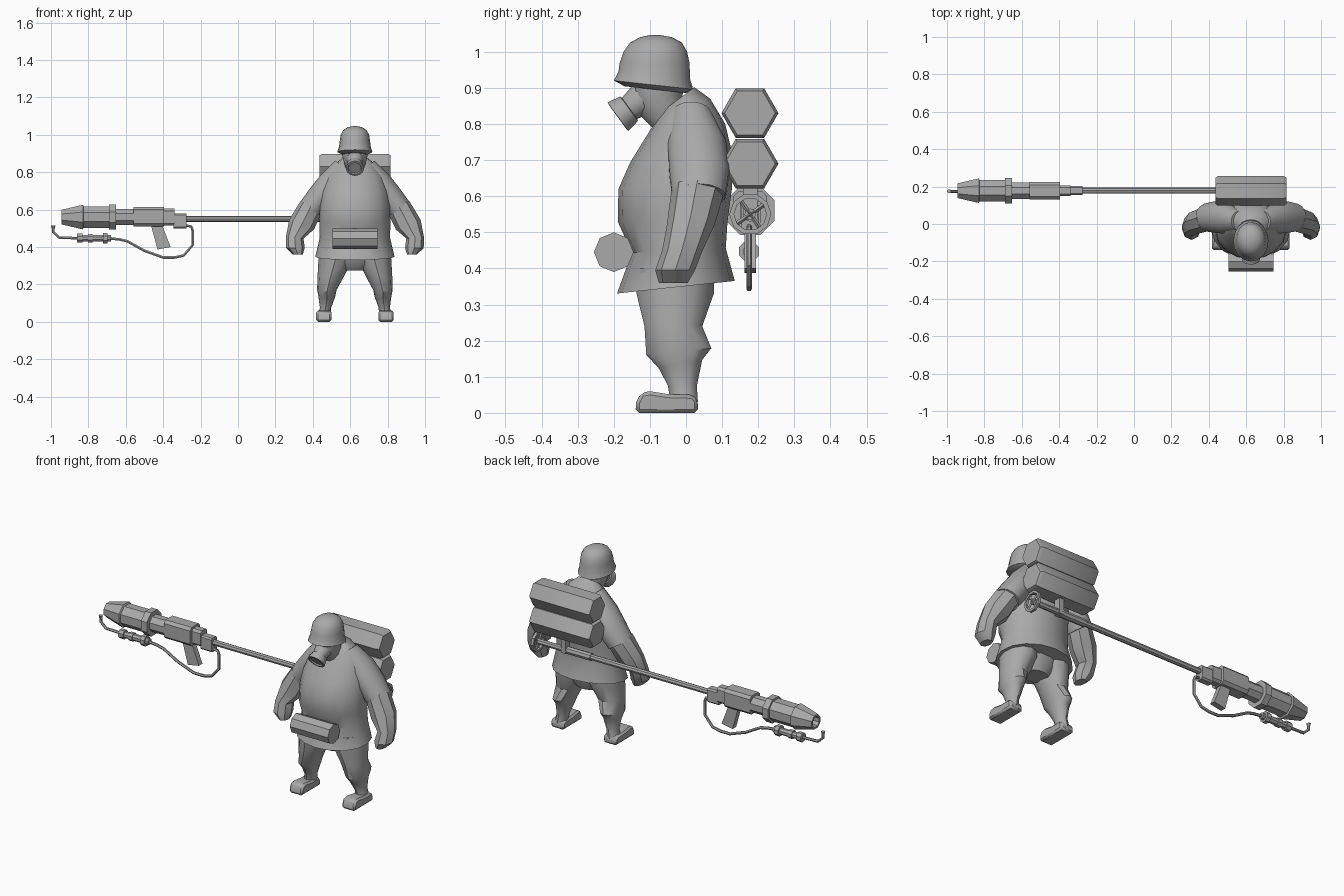
import bpy, bmesh, math
from mathutils import Vector

if "Cube" in bpy.data.objects:
    bpy.data.objects.remove(bpy.data.objects["Cube"])

CX = 0.625            # centre of the figure
GY, GZ = 0.178, 0.555  # axis of the weapon

grey = bpy.data.materials.new("plain_grey")
grey.diffuse_color = (0.4, 0.4, 0.4, 1)
grey.use_nodes = True
grey.node_tree.nodes["Principled BSDF"].inputs["Base Color"].default_value = grey.diffuse_color


def finish(name, bm):
    bmesh.ops.recalc_face_normals(bm, faces=bm.faces)
    me = bpy.data.meshes.new(name)
    bm.to_mesh(me)
    bm.free()
    me.materials.append(grey)
    ob = bpy.data.objects.new(name, me)
    bpy.context.collection.objects.link(ob)
    return ob


def skin(name, loops):
    """Bridge equal-length point loops and cap both ends."""
    bm = bmesh.new()
    rows = [[bm.verts.new(p) for p in loop] for loop in loops]
    n = len(rows[0])
    for a, b in zip(rows, rows[1:]):
        for i in range(n):
            j = (i + 1) % n
            bm.faces.new((a[i], a[j], b[j], b[i]))
    bm.faces.new(rows[0])
    bm.faces.new(rows[-1])
    return finish(name, bm)


def loft(name, rings, side=1, n=14):
    """Rings are (x offset, y, z, rx, ry, x slope, y slope)."""
    loops = []
    for ox, y, z, rx, ry, sx, sy in rings:
        loop = []
        for i in range(n):
            a = 2 * math.pi * i / n
            dx, dy = rx * math.cos(a), ry * math.sin(a)
            loop.append((CX + side * (ox + dx), y + dy, z + sx * dx + sy * dy))
        loops.append(loop)
    return skin(name, loops)


def lathe(name, start, axis, profile, n=8, turn=0.0):
    """Profile is (distance along axis, radius)."""
    p, d = Vector(start), Vector(axis).normalized()
    u = Vector((0, 1, 0)) if abs(d.x) > 0.9 else Vector((1, 0, 0))
    v = d.cross(u)
    return skin(name, [[p + d * t + r * (u * math.cos(2 * math.pi * i / n + turn)
                                         + v * math.sin(2 * math.pi * i / n + turn))
                        for i in range(n)] for t, r in profile])


def prism(name, pts, lo, hi, axis):
    """Extrude a side profile along x, or a front profile along y."""
    if axis == "x":
        return skin(name, [[(k, a, b) for a, b in pts] for k in (lo, hi)])
    return skin(name, [[(a, k, b) for a, b in pts] for k in (lo, hi)])


def block(name, x0, x1, y0, y1, z0, z1, c=0.0):
    """Block along x with chamfered long edges."""
    pts = [(y0 + c, z0), (y1 - c, z0), (y1, z0 + c), (y1, z1 - c),
           (y1 - c, z1), (y0 + c, z1), (y0, z1 - c), (y0, z0 + c)]
    if c == 0:
        pts = [(y0, z0), (y1, z0), (y1, z1), (y0, z1)]
    return prism(name, pts, x0, x1, "x")


# Coat with flared hem
loft("coat", [
    (0, -.028, .348, .212, .163, 0, .107), (0, -.020, .45, .188, .130, 0, .05),
    (0, -.037, .53, .190, .152, 0, 0), (0, -.030, .62, .187, .157, 0, 0),
    (0, -.012, .70, .178, .143, 0, .05), (0, .000, .785, .150, .108, 0, .15),
    (0, -.008, .84, .105, .075, 0, .4), (0, -.022, .868, .065, .045, 0, .75)], n=16)

# Trousers
loft("trouser_seat", [(0, -.03, .40, .14, .11, 0, 0), (0, -.03, .32, .13, .09, 0, 0),
                      (0, -.02, .275, .07, .06, 0, 0)])

for side, word in ((-1, "right"), (1, "left")):
    # Arms
    loft(word + "_sleeve", [
        (.06, .015, .83, .045, .055, -.7 * -1, 0), (.13, .03, .745, .055, .083, .7, 0),
        (.19, .037, .665, .058, .085, .65, 0), (.238, .035, .60, .058, .075, .6, 0)], side)
    loft(word + "_forearm", [
        (.235, .032, .612, .056, .072, .6, -.1), (.285, .013, .52, .066, .066, .4, 0),
        (.322, -.010, .45, .047, .056, .1, 0), (.318, -.030, .395, .050, .055, 0, 0),
        (.305, -.035, .36, .026, .040, 0, 0)], side, 8)
    # Legs
    loft(word + "_leg", [
        (.10, -.03, .40, .09, .11, 0, 0), (.105, -.03, .33, .09, .107, 0, 0),
        (.130, -.035, .24, .070, .080, 0, 0), (.150, -.02, .17, .052, .090, 0, .1),
        (.150, -.015, .135, .045, .060, 0, .2), (.157, -.010, .075, .030, .040, 0, 0),
        (.165, -.005, .03, .036, .038, 0, 0)], side, 12)
    # Boots
    x0, x1 = sorted((CX + side * .125, CX + side * .207))
    boot = prism(word + "_boot", [(-.14, 0), (.033, 0), (.033, .035), (.02, .05),
                                  (-.05, .052), (-.10, .06), (-.125, .055), (-.138, .03)],
                 x0, x1, "x")
    bev = boot.modifiers.new("soft_edges", "BEVEL")
    bev.width = .012
    bev.segments = 1

# Head and helmet
loft("head", [(0, -.07, .93, .068, .075, 0, 0), (0, -.08, .88, .066, .070, 0, 0),
              (0, -.065, .83, .052, .062, 0, .1), (0, -.04, .79, .04, .045, 0, .2)], n=12)
loft("helmet", [
    (0, -.085, .895, .070, .085, 0, -.11), (0, -.090, .908, .094, .110, 0, -.11),
    (0, -.088, .935, .085, .099, 0, -.1), (0, -.087, .968, .081, .097, 0, 0),
    (0, -.085, 1.0, .076, .088, 0, 0), (0, -.083, 1.025, .062, .072, 0, 0),
    (0, -.083, 1.04, .040, .045, 0, 0), (0, -.085, 1.046, .012, .014, 0, 0)], n=16)
# Breathing mask with canister
lathe("mask_canister", (CX, -.085, .895), (0, -.8, -.58),
      [(0, .05), (.05, .045), (.088, .036), (.09, .042), (.128, .049), (.129, .038), (.122, .034)], 12)

# Belt pouch and back tanks
lathe("belt_pouch", (.505, -.20, .445), (1, 0, 0), [(0, .055), (.24, .055)], 8)
for z, word in ((.83, "upper"), (.69, "lower")):
    lathe(word + "_tank", (.436, .177, z), (1, 0, 0),
          [(0, .070), (.012, .079), (.366, .079), (.38, .070)], 6)

# Rod, hanger and valve wheel under the tanks
lathe("rod", (-.30, GY, .55), (1, 0, 0), [(0, .016), (1.11, .016)], 8)
lathe("rod_sleeve", (.47, GY, .55), (1, 0, 0), [(0, .021), (.16, .021)], 8)
block("tank_hanger", .62, .65, GY - .02, GY + .02, .535, .63)
ring = [(.0, .058), (.015, .058), (.015, .045), (.0, .045), (.0, .058)]
wheel = lathe("valve_wheel", (.80, GY, .55), (1, 0, 0), ring, 10)
bm = bmesh.new()
bm.from_mesh(wheel.data)
bmesh.ops.delete(bm, geom=[f for f in bm.faces if len(f.verts) > 4], context="FACES_ONLY")
bmesh.ops.remove_doubles(bm, verts=bm.verts, dist=1e-4)
bmesh.ops.recalc_face_normals(bm, faces=bm.faces)
bm.to_mesh(wheel.data)
bm.free()
for i in range(4):
    a = math.radians(35 + 90 * i)
    lathe("wheel_spoke", (.807, GY, .55), (0, math.cos(a), math.sin(a)),
          [(0, .006), (.05, .006)], 4)

# Weapon barrel and nozzle
T = math.pi / 8
lathe("nozzle", (-.945, GY, .56), (1, 0, 0),
      [(.03, .022), (0, .030), (0, .042), (.115, .071), (.12, .062), (.26, .062)], 8, T)
lathe("collar", (-.69, GY, .56), (1, 0, 0), [(0, .073), (.037, .073)], 8, T)
lathe("barrel", (-.66, GY, .56), (1, 0, 0), [(0, .047), (.12, .047)], 8, T)
block("receiver", -.56, -.395, .132, .224, .51, .615, .015)
block("receiver_rear", -.40, -.34, .149, .207, .515, .605, .012)
block("stock", -.345, -.275, .154, .202, .50, .58, .008)
prism("grip", [(-.465, .515), (-.405, .515), (-.36, .40), (-.43, .387)], GY - .016, GY + .016, "y")

# Fuel hose along the underside
cu = bpy.data.curves.new("hose_path", "CURVE")
cu.dimensions = "3D"
cu.bevel_depth = .008
cu.bevel_resolution = 1
cu.use_fill_caps = True
for path in ([(-.28, .515), (-.25, .51), (-.243, .49), (-.243, .41), (-.29, .355), (-.34, .344),
              (-.40, .344), (-.50, .38), (-.59, .43), (-.63, .44), (-.69, .447)],
             [(-.85, .447), (-.955, .45), (-.988, .48), (-.988, .51)]):
    sp = cu.splines.new("POLY")
    sp.points.add(len(path) - 1)
    for pt, (x, z) in zip(sp.points, path):
        pt.co = (x, GY - .003, z, 1)
tmp = bpy.data.objects.new("hose_path", cu)
bpy.context.collection.objects.link(tmp)
bpy.context.view_layer.update()
me = bpy.data.meshes.new_from_object(tmp.evaluated_get(bpy.context.evaluated_depsgraph_get()))
bpy.data.objects.remove(tmp)
me.materials.clear()
me.materials.append(grey)
bpy.context.collection.objects.link(bpy.data.objects.new("hose", me))
lathe("igniter_tip", (-.988, GY - .003, .495), (0, 0, 1), [(0, .007), (.02, .012)], 6)
lathe("igniter_tube", (-.862, GY - .003, .447), (1, 0, 0),
      [(0, .016), (0, .026), (.03, .026), (.03, .018), (.06, .018), (.06, .024), (.085, .024),
       (.085, .019), (.14, .019), (.14, .030), (.165, .030), (.165, .018), (.182, .018)], 8, T)

# Smooth shading with crisp edges
for ob in bpy.context.scene.objects:
    ob.select_set(ob.type == "MESH")
    bpy.context.view_layer.objects.active = ob
bpy.ops.object.shade_smooth_by_angle(angle=math.radians(35))
